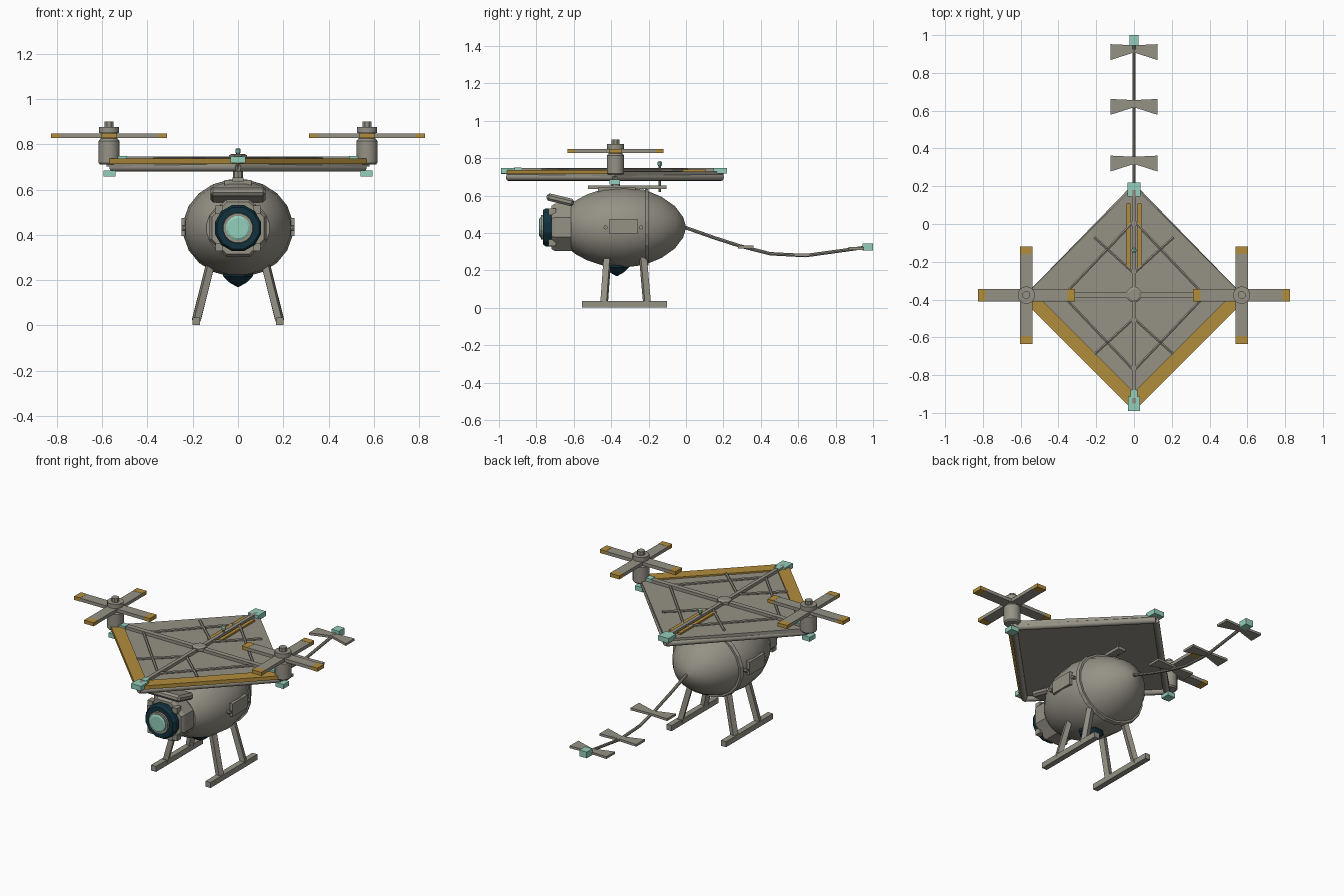
import bpy, bmesh, math
from mathutils import Vector, Matrix

cube = bpy.data.objects.get("Cube")
if cube:
    bpy.data.objects.remove(cube, do_unlink=True)


def material(name, rgb):
    m = bpy.data.materials.new(name)
    m.use_nodes = True
    m.diffuse_color = (*rgb, 1)
    m.node_tree.nodes["Principled BSDF"].inputs["Base Color"].default_value = (*rgb, 1)
    return m


GREY = material("warm grey", (0.30, 0.285, 0.235))
GOLD = material("gold", (0.45, 0.27, 0.045))
MINT = material("mint", (0.29, 0.62, 0.50))
DARK = material("dark teal", (0.006, 0.032, 0.048))


def finish(name, bm, mat, smooth=False):
    bmesh.ops.recalc_face_normals(bm, faces=bm.faces)
    mesh = bpy.data.meshes.new(name)
    bm.to_mesh(mesh)
    bm.free()
    mesh.materials.append(mat)
    ob = bpy.data.objects.new(name, mesh)
    bpy.context.collection.objects.link(ob)
    if smooth:
        bpy.ops.object.select_all(action='DESELECT')
        ob.select_set(True)
        bpy.context.view_layer.objects.active = ob
        bpy.ops.object.shade_smooth_by_angle(angle=math.radians(40))
    return ob


def box(name, center, size, mat=GREY, rot=None):
    bm = bmesh.new()
    m = Matrix.Translation(center) @ (rot or Matrix()) @ Matrix.Diagonal((*size, 1))
    bmesh.ops.create_cube(bm, size=1, matrix=m)
    return finish(name, bm, mat)


def beam(name, a, b, width, height, mat=GREY, sides=0):
    # bar between two points: square, or round when sides are given
    a, b = Vector(a), Vector(b)
    d = b - a
    y = d.normalized()
    x = y.cross(Vector((0, 0, 1)))
    x = x.normalized() if x.length > 1e-4 else Vector((1, 0, 0))
    rot = Matrix((x, y, x.cross(y))).transposed().to_4x4()
    if not sides:
        return box(name, (a + b) / 2, (width, d.length, height), mat, rot)
    bm = bmesh.new()
    m = Matrix.Translation((a + b) / 2) @ rot @ Matrix.Rotation(math.pi / 2, 4, 'X')
    bmesh.ops.create_cone(bm, cap_ends=True, segments=sides, radius1=width / 2,
                          radius2=height / 2, depth=d.length, matrix=m)
    return finish(name, bm, mat, sides > 8)


def lathe(name, profile, origin, axis, sides, mat=GREY, wide=1.0, smooth=False):
    # profile of (distance along axis, radius) turned about the y or z axis
    bm = bmesh.new()
    rings = []
    for t, r in profile:
        ring = []
        for i in range(sides):
            a = (i + 0.5) * math.tau / sides
            u, v = r * math.cos(a) * wide, r * math.sin(a)
            p = (u, t, v) if axis == 'Y' else (u, v, t)
            ring.append(bm.verts.new(Vector(origin) + Vector(p)))
        rings.append(ring)
    for lo, hi in zip(rings, rings[1:]):
        for i in range(sides):
            j = (i + 1) % sides
            bm.faces.new((lo[i], lo[j], hi[j], hi[i]))
    bm.faces.new(rings[0])
    bm.faces.new(rings[-1])
    return finish(name, bm, mat, smooth)


def prism(name, outline, z0, z1, mat=GREY):
    bm = bmesh.new()
    face = bm.faces.new([bm.verts.new((x, y, z0)) for x, y in outline])
    top = bmesh.ops.extrude_face_region(bm, geom=[face])["geom"]
    bmesh.ops.translate(bm, vec=(0, 0, z1 - z0),
                        verts=[v for v in top if isinstance(v, bmesh.types.BMVert)])
    return finish(name, bm, mat)


CY, CZ = -0.38, 0.43      # wing centre in y, body axis height

# Egg-shaped body and seam hoop
lathe("body", [(0, .004), (-.015, .055), (-.06, .115), (-.13, .165), (-.22, .203),
               (-.33, .217), (-.44, .208), (-.53, .178), (-.59, .145), (-.615, .125)],
      (0, 0, CZ), 'Y', 20, wide=1.125, smooth=True)
lathe("body_seam", [(-.22, .195), (-.22, .212), (-.2, .206), (-.2, .19)],
      (0, 0, CZ), 'Y', 20, wide=1.125)

# Nose collar and lens
lathe("nose_collar", [(-.72, .125), (-.70, .137), (-.6, .137)], (0, 0, CZ), 'Y', 8)
lathe("lens_ring", [(-.765, .075), (-.765, .095), (-.75, .105), (-.71, .105)], (0, 0, CZ), 'Y', 12, DARK)
lathe("lens_bezel", [(-.775, .066), (-.75, .07)], (0, 0, CZ), 'Y', 16)
lathe("lens", [(-.785, .045), (-.78, .054), (-.75, .054)], (0, 0, CZ), 'Y', 16, MINT)
for sx in (-1, 1):
    for sz in (-1, 1):
        box("collar_clamp", (sx * .083, -.715, CZ + sz * .083), (.035, .04, .035))
hood = beam("nose_hood", (0, -.745, .595), (0, -.6, .56), .245, .04)
bevel = hood.modifiers.new("soft_edges", 'BEVEL')
bevel.width = .012

# Belly sensor
lathe("belly_sensor", [(.17, .004), (.19, .042), (.215, .07), (.25, .075)], (0, -.37, 0), 'Z', 8, DARK)

# Landing gear, side hatches
for s in (-1, 1):
    for y0, y1 in ((-.42, -.438), (-.23, -.208)):
        beam("leg", (s * .122, y0, .27), (s * .185, y1, .02), .034, .03)
    box("skid", (s * .185, -.328, .018), (.034, .455, .034))
    box("side_hatch", (s * .232, -.335, .435), (.035, .15, .08))
    for y in (-.43, -.24):
        beam("hatch_bolt", (s * .2, y, CZ), (s * .25, y, CZ), .022, .018, sides=8)

# Mast between body and wing
box("mount_rail", (0, -.315, .645), (.05, .42, .018))
box("mount_base", (0, -.37, .63), (.12, .2, .025))
beam("mast", (0, -.375, .62), (0, -.375, .75), .045, .045, sides=8)
lathe("mast_cap", [(.735, .042), (.752, .042), (.758, .03)], (0, -.375, 0), 'Z', 8)
beam("antenna", (0, -.14, .62), (0, -.14, .77), .012, .012, sides=6)
lathe("antenna_tip", [(.757, .008), (.764, .013), (.778, .013), (.784, .006)], (0, -.14, 0), 'Z', 8, MINT)

# Diamond wing with edge tubes and gold leading edges
R = .58
prism("wing_panel", [(0, CY + R), (-R, CY), (0, CY - R), (R, CY)], .703, .728)
for s in (-1, 1):
    for e in (-1, 1):
        beam("edge_tube", (s * .555, CY, .697), (0, CY + e * .57, .697), .036, .036, sides=12)
    prism("gold_edge", [(0, CY - .61), (s * .57, CY - .04), (s * .52, CY + .01), (0, CY - .51)],
          .714, .737, GOLD)
    box("gold_strip", (s * .029, -.065, .733), (.021, .345, .012), GOLD)

# Truss on top of the wing
beam("long_spar", (0, -.95, .738), (0, .18, .738), .022, .018)
beam("cross_spar", (-.54, -.375, .738), (.54, -.375, .738), .03, .018)
for s in (-1, 1):
    for e in (-1, 1):
        beam("truss_rail", (s * .375, CY, .736), (0, CY + e * .395, .736), .016, .016, sides=6)
        beam("truss_brace", (s * .21, CY + e * .31, .736), (0, CY + e * .12, .736), .016, .016, sides=6)

# Corner lights
box("front_light", (0, -.952, .732), (.066, .076, .03), MINT)
box("front_light_neck", (0, -.9, .738), (.035, .04, .022), MINT)
box("back_light", (0, .183, .732), (.07, .074, .03), MINT)
for s in (-1, 1):
    box("side_light", (s * .568, CY, .672), (.054, .056, .027), MINT)
    box("inner_light", (s * .51, CY, .74), (.04, .04, .018), MINT)

# Rotors
for s in (-1, 1):
    c = (s * .57, -.377, 0)
    lathe("motor_pod", [(.71, .04), (.718, .047), (.815, .047), (.825, .038), (.85, .038),
                        (.85, .046), (.876, .046)], c, 'Z', 16, smooth=True)
    lathe("rotor_cap", [(.87, .022), (.9, .022)], c, 'Z', 8)
    for k in range(4):
        d = Vector((math.cos(k * math.pi / 2), math.sin(k * math.pi / 2), 0))
        mid = Vector((c[0], c[1], .838))
        beam("rotor_blade", mid + d * .02, mid + d * .217, .065, .02)
        beam("blade_tip", mid + d * .217, mid + d * .257, .065, .022, GOLD)

# Tail cable with fins and end light
path = [(0, -.02, .435), (0, .15, .375), (0, .29, .33), (0, .45, .289), (0, .64, .279), (0, .95, .322)]
for a, b in zip(path, path[1:]):
    beam("tail_cable", a, b, .018, .018, sides=8)
for y, z in ((.32, .324), (.62, .281), (.91, .316)):
    for s in (-1, 1):
        prism("tail_fin", [(0, y - .002), (s * .125, y - .042), (s * .125, y + .042), (0, y + .036)],
              z - .006, z + .008)
box("tail_light", (0, .972, .325), (.05, .056, .038), MINT)
